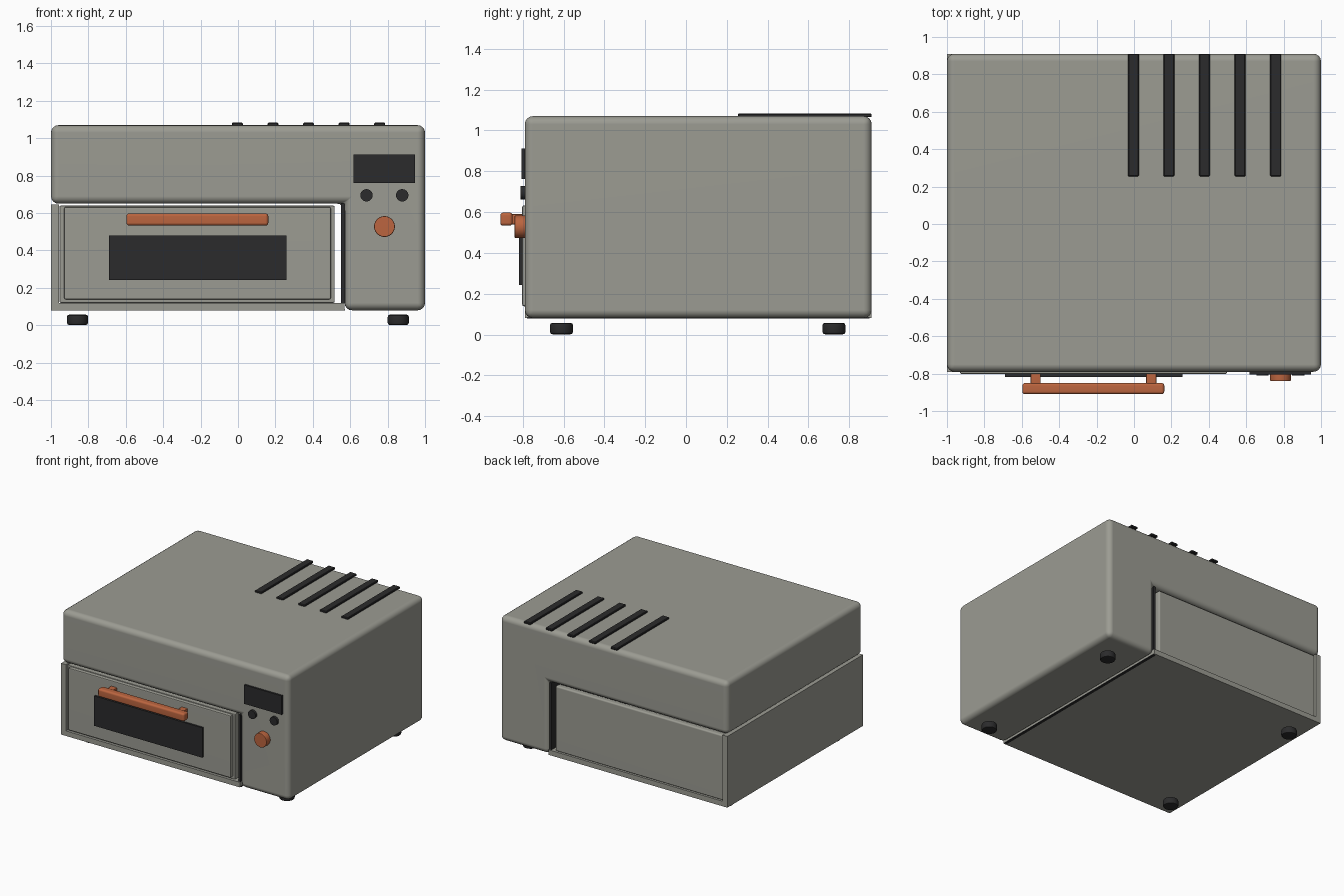
import bpy, bmesh, math
from mathutils import Matrix, Vector

if "Cube" in bpy.data.objects:
    bpy.data.objects.remove(bpy.data.objects["Cube"])


def material(name, rgb):
    m = bpy.data.materials.new(name)
    m.diffuse_color = (*rgb, 1)
    m.use_nodes = True
    m.node_tree.nodes["Principled BSDF"].inputs["Base Color"].default_value = m.diffuse_color
    return m


GRAY = material("warm gray enamel", (0.33, 0.33, 0.29))
DARK = material("charcoal", (0.024, 0.024, 0.025))
COPPER = material("copper", (0.50, 0.13, 0.05))


def finish(name, bm, mat, bevel=0.0, segments=3, limit=40):
    """Bevel sharp edges, shade by angle and link the part."""
    bmesh.ops.recalc_face_normals(bm, faces=bm.faces)
    if bevel:
        edges = [e for e in bm.edges
                 if abs(e.calc_face_angle(0)) > math.radians(limit)]
        bmesh.ops.bevel(bm, geom=edges, offset=bevel, segments=segments,
                        profile=0.5, affect='EDGES', clamp_overlap=True)
    me = bpy.data.meshes.new(name)
    bm.to_mesh(me)
    bm.free()
    me.materials.append(mat)
    me.shade_smooth()
    me.set_sharp_from_angle(angle=math.radians(35))
    ob = bpy.data.objects.new(name, me)
    bpy.context.collection.objects.link(ob)
    if bevel:
        wn = ob.modifiers.new("weighted normals", 'WEIGHTED_NORMAL')
        wn.keep_sharp = True
    return ob


def box(name, mat, x, y, z, bevel=0.0, segments=3):
    """Box from (min, max) pairs."""
    bm = bmesh.new()
    bmesh.ops.create_cube(bm, size=1)
    for v in bm.verts:
        v.co = Vector([(r[0] + r[1]) / 2 + c * (r[1] - r[0])
                       for c, r in zip(v.co, (x, y, z))])
    return finish(name, bm, mat, bevel, segments)


def cylinder(name, mat, centre, radius, depth, axis='Z', bevel=0.0, sides=24):
    bm = bmesh.new()
    turn = {'Z': Matrix(), 'Y': Matrix.Rotation(math.pi / 2, 4, 'X'),
            'X': Matrix.Rotation(math.pi / 2, 4, 'Y')}[axis]
    bmesh.ops.create_cone(bm, cap_ends=True, segments=sides, radius1=radius,
                          radius2=radius, depth=depth,
                          matrix=Matrix.Translation(centre) @ turn)
    return finish(name, bm, mat, bevel, 2)


FRONT, BACK = -0.79, 0.91

# Housing: upper block and control column as one L-shaped extrusion
bm = bmesh.new()
profile = [(-1, 0.65), (0.57, 0.65), (0.57, 0.08), (1, 0.08), (1, 1.07), (-1, 1.07)]
face = bm.faces.new([bm.verts.new((px, FRONT, pz)) for px, pz in profile])
ext = bmesh.ops.extrude_face_region(bm, geom=[face])
bmesh.ops.translate(bm, vec=(0, BACK - FRONT, 0),
                    verts=[g for g in ext["geom"] if isinstance(g, bmesh.types.BMVert)])
finish("housing", bm, GRAY, 0.04, 4)

# Oven chamber shell, open along the gap beside the column
box("chamber_floor", GRAY, (-1, 0.57), (FRONT, BACK), (0.08, 0.12))
box("chamber_side", GRAY, (-1, -0.957), (FRONT, BACK), (0.12, 0.645))
box("back_panel", GRAY, (-0.955, 0.517), (0.85, 0.90), (0.12, 0.637), 0.012)
box("column_liner", DARK, (0.55, 0.569), (FRONT + 0.01, BACK - 0.01), (0.12, 0.65))
box("column_seam", DARK, (0.55, 0.572), (FRONT + 0.01, BACK - 0.01), (0.078, 0.085))

# Inside: wire rack and heating rods
for i in range(7):
    cylinder("rack_bar", DARK, (-0.22, -0.6 + i * 0.22, 0.36), 0.012, 1.44, 'X', sides=8)
for rx in (-0.93, 0.49):
    cylinder("rack_rail", DARK, (rx, 0.06, 0.36), 0.012, 1.4, 'Y', sides=8)
for ry in (-0.35, 0.45):
    cylinder("heating_rod", COPPER, (-0.22, ry, 0.55), 0.018, 1.42, 'X', sides=10)

# Door with raised panel and window
box("door", GRAY, (-0.955, 0.517), (-0.775, -0.72), (0.12, 0.64), 0.008, 2)
box("door_panel", GRAY, (-0.93, 0.497), (-0.803, -0.76), (0.138, 0.633), 0.01, 2)
box("door_window", DARK, (-0.69, 0.26), (-0.818, -0.80), (0.243, 0.48))

# Handle on two posts
box("handle_bar", COPPER, (-0.597, 0.162), (-0.91, -0.85), (0.533, 0.598), 0.015)
for px in (-0.526, 0.092):
    box("handle_post", COPPER, (px - 0.027, px + 0.027), (-0.86, -0.795), (0.54, 0.59), 0.006, 2)

# Controls on the column
box("display", DARK, (0.617, 0.947), (-0.805, -0.785), (0.762, 0.912))
for bx in (0.687, 0.878):
    cylinder("button", DARK, (bx, -0.797, 0.695), 0.033, 0.026, 'Y')
cylinder("knob", COPPER, (0.783, -0.814, 0.528), 0.056, 0.052, 'Y', 0.006)

# Vent strips on the rear of the top
for i in range(5):
    vx = -0.003 + i * 0.19
    box("top_vent", DARK, (vx - 0.029, vx + 0.029), (0.255, BACK), (1.065, 1.083), 0.004, 1)

# Feet
for fx in (-0.858, 0.857):
    for fy in (-0.61, 0.725):
        cylinder("foot", DARK, (fx, fy, 0.029), 0.057, 0.057, 'Z', 0.014)
